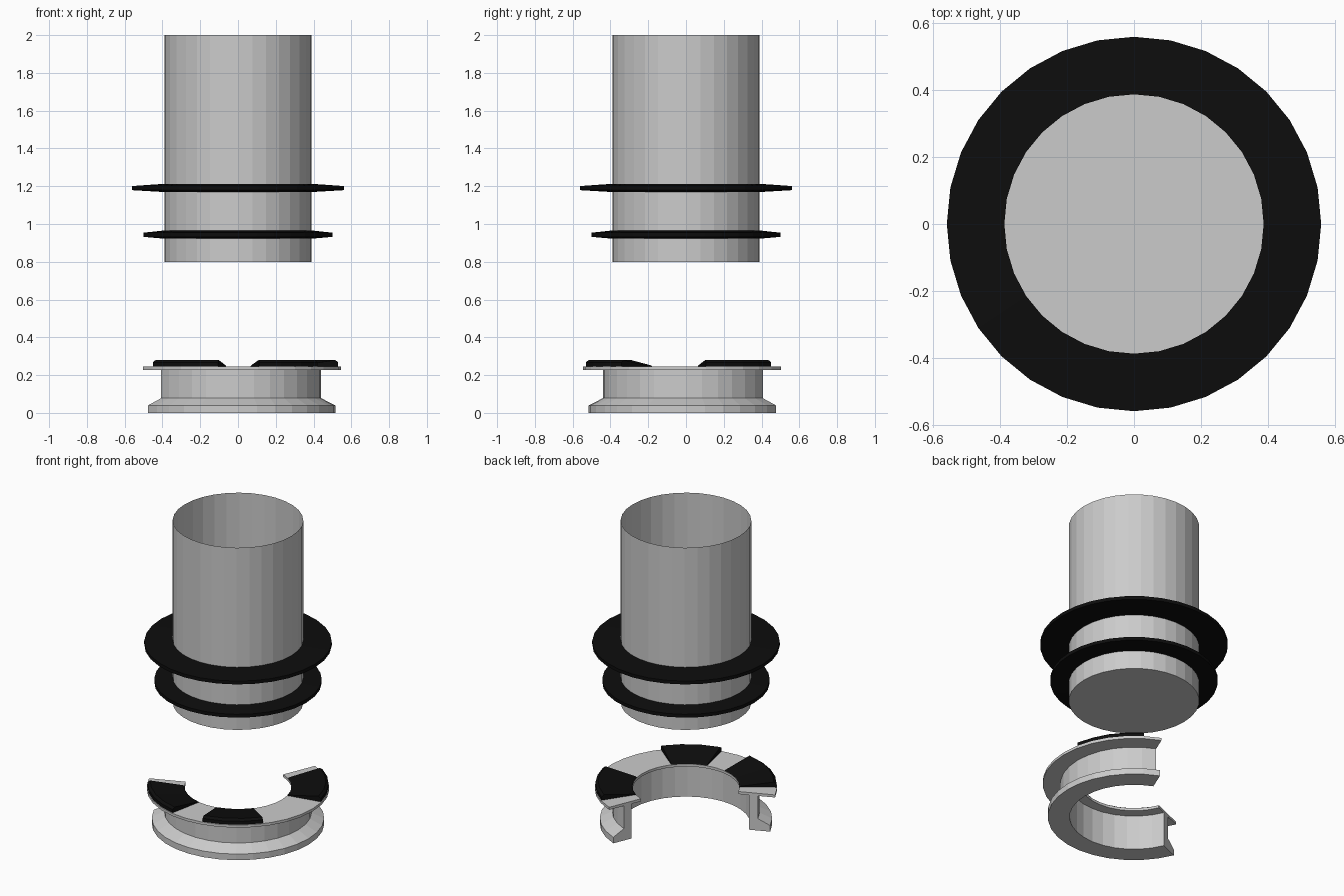
import bpy, bmesh, math

if "Cube" in bpy.data.objects:
    bpy.data.objects.remove(bpy.data.objects["Cube"])

STEP = 360 / 32  # all parts use a 32-sided circle


def material(name, value):
    m = bpy.data.materials.new(name)
    m.diffuse_color = (value, value, value, 1)
    m.use_nodes = True
    m.node_tree.nodes["Principled BSDF"].inputs["Base Color"].default_value = m.diffuse_color
    return m


grey = material("grey metal", 0.6)
black = material("black rubber", 0.004)


def sweep(name, profile, start, end, mat, closed=True):
    """Turn an (r, z) profile about z from start to end degrees."""
    full = abs(end - start - 360) < 1e-6
    n = max(1, round((end - start) / STEP))
    bm = bmesh.new()
    rings = []
    for i in range(n if full else n + 1):
        a = math.radians(start + (end - start) * i / n)
        rings.append([bm.verts.new((r * math.cos(a), r * math.sin(a), z))
                      for r, z in profile])
    k = len(profile)
    for i in range(n):
        p, q = rings[i], rings[(i + 1) % len(rings)]
        for j in range(k if closed else k - 1):
            m = (j + 1) % k
            bm.faces.new((p[j], q[j], q[m], p[m]))
    if closed and not full:
        bm.faces.new(rings[0])
        bm.faces.new(rings[-1][::-1])
    if not closed:
        bm.faces.new([r[0] for r in rings])  # floor of an open cup
    bmesh.ops.recalc_face_normals(bm, faces=bm.faces)
    mesh = bpy.data.meshes.new(name)
    bm.to_mesh(mesh)
    bm.free()
    mesh.materials.append(mat)
    ob = bpy.data.objects.new(name, mesh)
    bpy.context.collection.objects.link(ob)
    return ob


# Open-topped tube with a closed floor
sweep("tube", [(0.39, 0.8), (0.39, 2.0)], 0, 360, grey, closed=False)

# Two thin tapered discs around the tube
for name, radius, z in (("upper_disc", 0.56, 1.191), ("lower_disc", 0.5, 0.944)):
    sweep(name, [(0.388, z - 0.022), (radius, z - 0.012),
                 (radius, z + 0.01), (0.388, z + 0.022)], 0, 360, black)

# C-shaped collar, open towards the back left
collar = [(0.385, 0), (0.515, 0), (0.515, 0.04), (0.44, 0.078), (0.44, 0.228),
          (0.545, 0.228), (0.545, 0.245), (0.32, 0.245), (0.32, 0.228),
          (0.385, 0.228)]
sweep("collar", collar, -157.5, 67.5, grey)

# Wedge-section pads on the collar flange
pad = [(0.32, 0.246), (0.541, 0.246), (0.541, 0.268), (0.525, 0.28), (0.33, 0.251)]
for name, a, b in (("left_pad", 213.75, 258.75),
                   ("front_pad", 282, 321),
                   ("right_pad", 11.25, 56.25)):
    sweep(name, pad, a, b, black)
